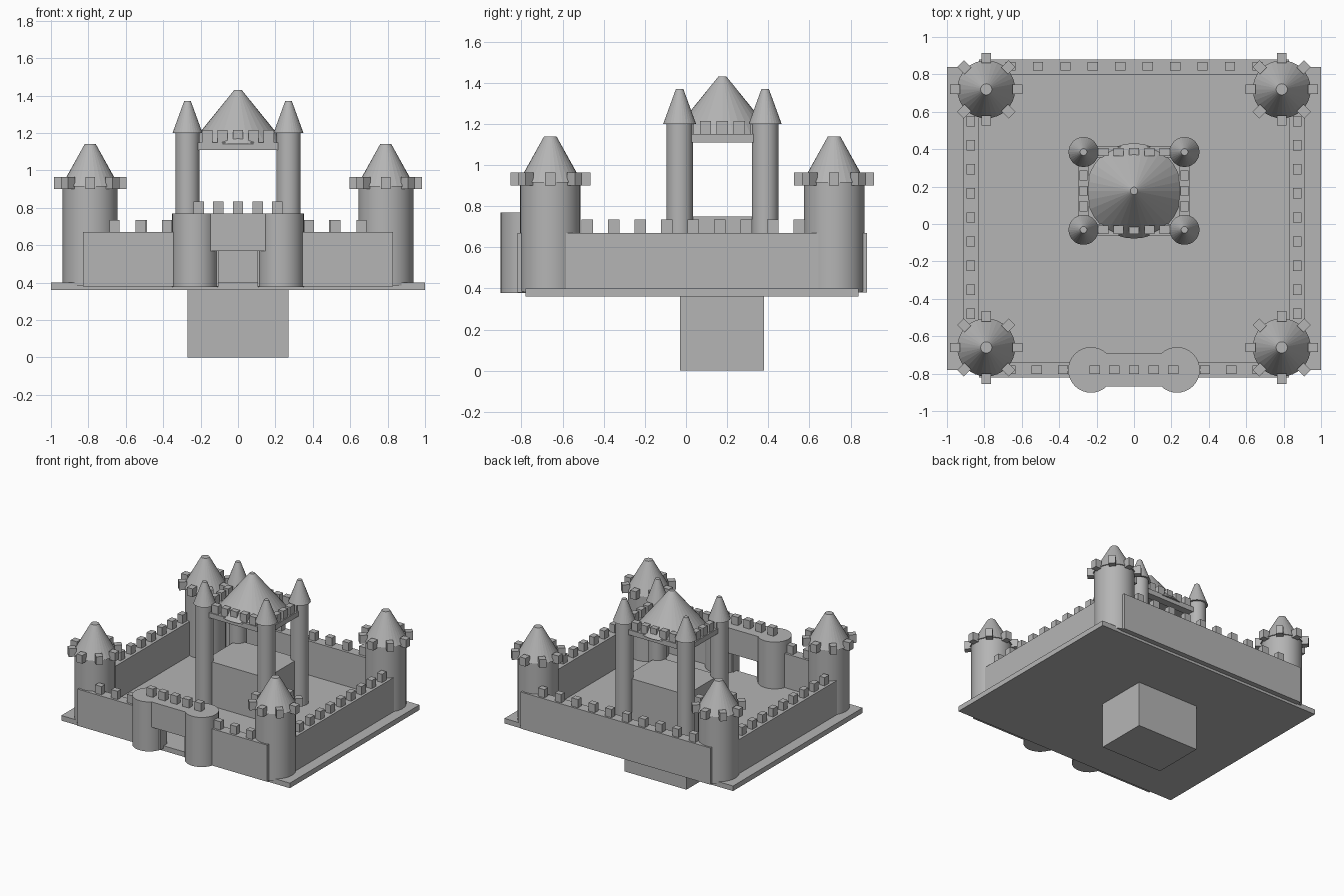
import bpy
import math

cube = bpy.data.objects.get("Cube")
if cube:
    bpy.data.objects.remove(cube, do_unlink=True)

stone = bpy.data.materials.new("grey_stone")
stone.use_nodes = True
GREY = (0.46, 0.46, 0.46, 1)
stone.diffuse_color = GREY
stone.node_tree.nodes["Principled BSDF"].inputs["Base Color"].default_value = GREY


def finish(name):
    ob = bpy.context.object
    ob.name = name
    ob.data.materials.append(stone)
    return ob


def box(name, x, y, z, turn=0):
    """Box from (low, high) ranges on each axis."""
    ranges = (x, y, z)
    bpy.ops.mesh.primitive_cube_add(size=1, location=[(a + b) / 2 for a, b in ranges],
                                    rotation=(0, 0, turn))
    ob = finish(name)
    ob.scale = [b - a for a, b in ranges]
    return ob


def merlon(name, x, y, z, turn=0, w=0.055, d=0.045):
    box(name, (x - w / 2, x + w / 2), (y - d / 2, y + d / 2), (z, z + 0.065), turn)


def column(name, x, y, r, z0, z1):
    bpy.ops.mesh.primitive_cylinder_add(vertices=32, radius=r, depth=z1 - z0,
                                        location=(x, y, (z0 + z1) / 2))
    finish(name)
    bpy.ops.object.shade_smooth_by_angle(angle=math.radians(30))


def roof(name, x, y, r, top, z0, z1):
    bpy.ops.mesh.primitive_cone_add(vertices=32, radius1=r, radius2=top, depth=z1 - z0,
                                    location=(x, y, (z0 + z1) / 2))
    finish(name)


def spread(low, high, count):
    return [low + (high - low) * i / (count - 1) for i in range(count)]


QUARTER = math.pi / 2
WALL_Z = (0.38, 0.67)

# Ground plate and the block running through it
box("ground_plate", (-1, 1), (-0.78, 0.84), (0.36, 0.40))
box("keep_block", (-0.27, 0.27), (-0.03, 0.38), (0, 0.75))

# Corner towers with a ring of merlons under each roof
for sx in (-1, 1):
    for y in (-0.66, 0.72):
        x = sx * 0.79
        column("corner_tower", x, y, 0.147, 0.385, 0.915)
        roof("corner_tower_roof", x, y, 0.155, 0.03, 0.915, 1.14)
        for k in range(8):
            a = k * QUARTER / 2
            merlon("tower_merlon", x + 0.167 * math.cos(a), y + 0.167 * math.sin(a),
                   0.90, a, 0.055, 0.05)

# Curtain walls; the front one leaves a gateway
box("back_wall", (-0.83, 0.83), (0.80, 0.88), WALL_Z)
for sx in (-1, 1):
    box("side_wall", sorted((sx * 0.83, sx * 0.915)), (-0.66, 0.72), WALL_Z)
    box("front_wall", sorted((sx * 0.105, sx * 0.83)), (-0.82, -0.74), WALL_Z)
    for y in spread(-0.48, 0.55, 9):
        merlon("side_merlon", sx * 0.873, y, 0.67, QUARTER)
    for x in spread(0.38, 0.66, 3):
        merlon("front_merlon", sx * x, -0.78, 0.67)
box("gateway_head", (-0.105, 0.105), (-0.82, -0.74), (0.63, 0.67))
for x in spread(-0.66, 0.66, 10):
    merlon("back_merlon", x, 0.843, 0.67)

# Gatehouse
for sx in (-1, 1):
    column("gate_tower", sx * 0.23, -0.78, 0.122, 0.378, 0.77)
box("gate_lintel", (-0.23, 0.23), (-0.87, -0.69), (0.57, 0.77))
for x in spread(-0.21, 0.21, 5):
    merlon("gate_merlon", x, -0.78, 0.77)

# Keep: four pillars, a ring of beams and a large roof
MID = 0.177
for sx in (-1, 1):
    for sy in (-1, 1):
        x, y = sx * 0.27, MID + sy * 0.208
        column("keep_pillar", x, y, 0.065, 0.38, 1.2)
        roof("keep_pillar_roof", x, y, 0.08, 0.018, 1.2, 1.37)
    bx, by = sx * 0.27, MID + sx * 0.208
    box("keep_side_beam", (bx - 0.03, bx + 0.03), (MID - 0.208, MID + 0.208), (1.11, 1.15))
    box("keep_cross_beam", (-0.27, 0.27), (by - 0.03, by + 0.03), (1.11, 1.15))
    for t in spread(-0.165, 0.165, 5):
        merlon("keep_side_merlon", bx, MID + t, 1.15, QUARTER)
        merlon("keep_cross_merlon", t, by, 1.15)
roof("keep_roof", 0, MID, 0.255, 0.02, 1.14, 1.43)
